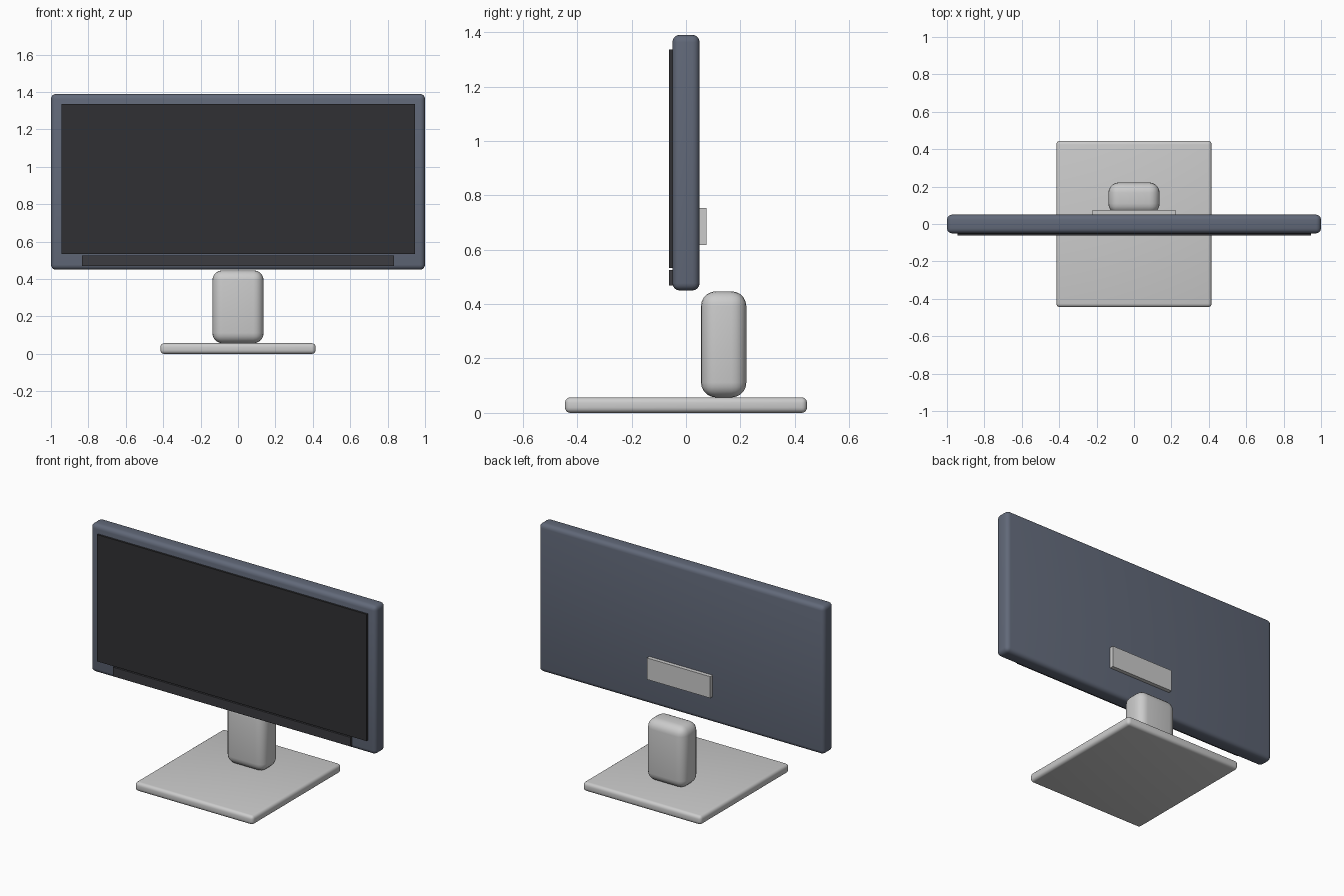
import bpy
from mathutils import Vector

if "Cube" in bpy.data.objects:
    bpy.data.objects.remove(bpy.data.objects["Cube"])


def material(name, rgb):
    m = bpy.data.materials.new(name)
    m.diffuse_color = (*rgb, 1.0)
    m.use_nodes = True
    m.node_tree.nodes["Principled BSDF"].inputs["Base Color"].default_value = m.diffuse_color
    return m


def box(name, lo, hi, bevel=0.0, segments=4, mat=None):
    """Box between two corners, with optional rounded edges."""
    lo, hi = Vector(lo), Vector(hi)
    bpy.ops.mesh.primitive_cube_add(size=1, location=(lo + hi) / 2)
    ob = bpy.context.object
    ob.name = name
    ob.scale = hi - lo
    bpy.ops.object.transform_apply(location=False, rotation=False, scale=True)
    if bevel:
        mod = ob.modifiers.new("rounded_edges", "BEVEL")
        mod.width = bevel
        mod.segments = segments
        bpy.ops.object.modifier_apply(modifier=mod.name)
        bpy.ops.object.shade_smooth_by_angle()
    if mat:
        ob.data.materials.append(mat)
    return ob


shell = material("shell_blue_grey", (0.12, 0.14, 0.19))
glass = material("screen_black", (0.03, 0.03, 0.033))
trim = material("trim_dark", (0.045, 0.045, 0.052))

# Display: housing, screen panel, lower trim strip and rear mounting plate
box("housing", (-1, -0.05, 0.45), (1, 0.05, 1.39), 0.027, 4, shell)
box("screen", (-0.945, -0.062, 0.533), (0.945, -0.045, 1.336), mat=glass)
box("lower_trim", (-0.833, -0.062, 0.469), (0.833, -0.045, 0.526), mat=trim)
box("mounting_plate", (-0.222, 0.045, 0.617), (0.222, 0.075, 0.753))

# Stand: rounded neck block and flat base
box("neck", (-0.137, 0.055, 0.057), (0.137, 0.222, 0.447), 0.055, 5)
box("base", (-0.415, -0.445, 0), (0.415, 0.445, 0.057), 0.02, 4)
